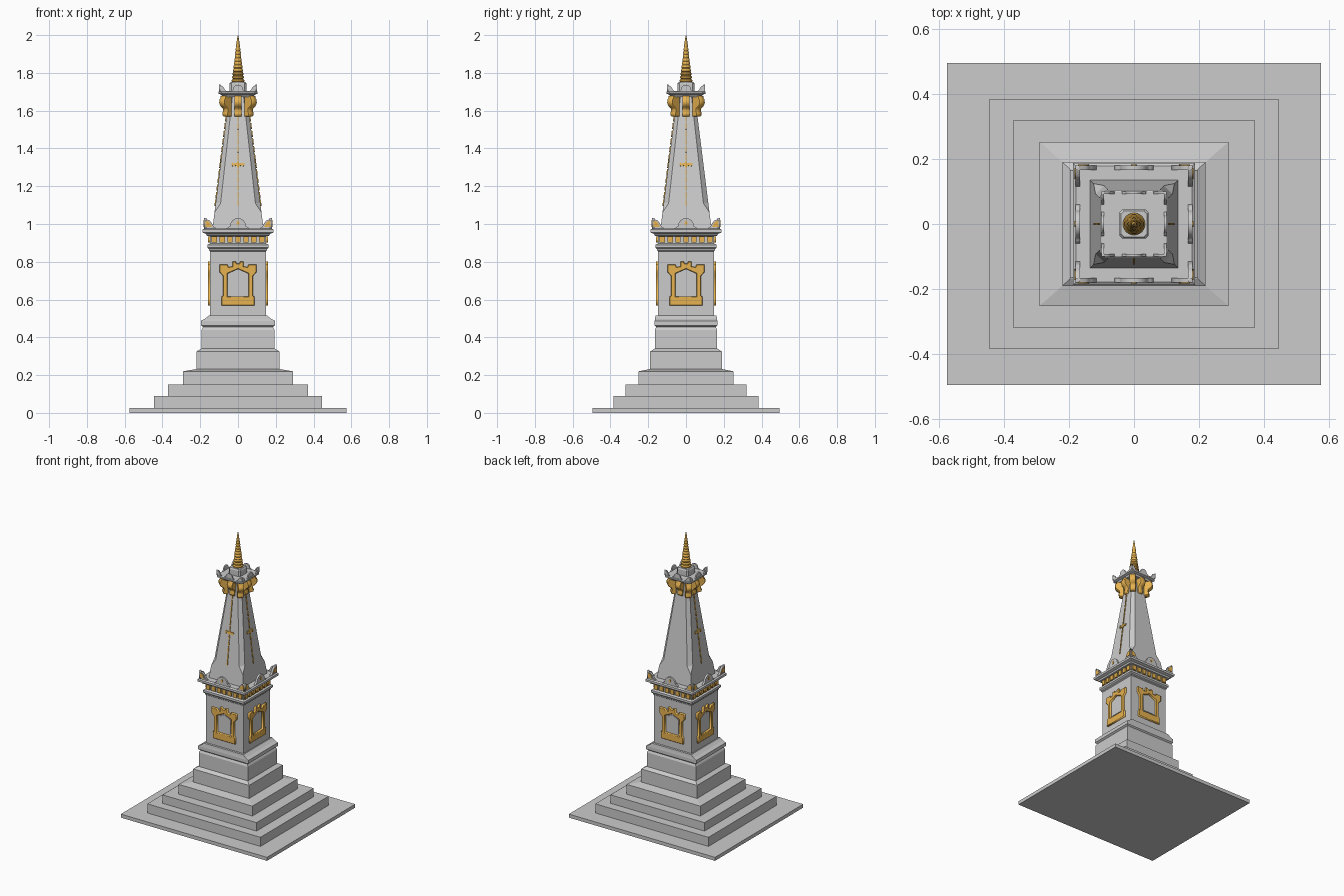
import bpy, bmesh, math
from mathutils import Matrix

if "Cube" in bpy.data.objects:
    bpy.data.objects.remove(bpy.data.objects["Cube"])

GOLD = bpy.data.materials.new("gold")
GOLD.diffuse_color = (0.8, 0.45, 0.08, 1)
GOLD.use_nodes = True
GOLD.node_tree.nodes["Principled BSDF"].inputs["Base Color"].default_value = GOLD.diffuse_color
R = math.radians


def add(name, mesh, matrix=None, mat=None):
    ob = bpy.data.objects.new(name, mesh)
    bpy.context.collection.objects.link(ob)
    if matrix:
        ob.matrix_world = matrix
    if mat and not mesh.materials:
        mesh.materials.append(mat)
    return ob


def rect(hx, hy, z, c=0):
    """Rectangle ring with corners chamfered by c."""
    q = [(hx, hy - c), (hx - c, hy), (c - hx, hy), (-hx, hy - c),
         (-hx, c - hy), (c - hx, -hy), (hx - c, -hy), (hx, c - hy)]
    return [(x, y, z) for x, y in q]


def circle(r, z, n=24):
    return [(r * math.cos(2 * math.pi * i / n), r * math.sin(2 * math.pi * i / n), z) for i in range(n)]


def loft(name, rings, mat=None):
    """Skin stacked rings and cap both ends."""
    bm = bmesh.new()
    vs = [[bm.verts.new(p) for p in ring] for ring in rings]
    n = len(vs[0])
    for a, b in zip(vs, vs[1:]):
        for i in range(n):
            bm.faces.new((a[i], a[(i + 1) % n], b[(i + 1) % n], b[i]))
    bm.faces.new(vs[0][::-1])
    bm.faces.new(vs[-1])
    bmesh.ops.remove_doubles(bm, verts=bm.verts, dist=1e-5)
    bmesh.ops.recalc_face_normals(bm, faces=bm.faces)
    me = bpy.data.meshes.new(name)
    bm.to_mesh(me)
    bm.free()
    return add(name, me, mat=mat)


def plate_mesh(name, loops, depth, bevel=0):
    """Flat outline (inner loops become holes) extruded to a given depth."""
    cu = bpy.data.curves.new(name, 'CURVE')
    cu.dimensions, cu.fill_mode = '2D', 'BOTH'
    cu.extrude = depth / 2 - bevel
    cu.bevel_depth, cu.bevel_resolution, cu.offset = bevel, 0, -bevel
    for loop in loops:
        sp = cu.splines.new('POLY')
        sp.points.add(len(loop) - 1)
        for p, (x, y) in zip(sp.points, loop):
            p.co = (x, y, 0, 1)
        sp.use_cyclic_u = True
    tmp = add(name, cu)
    bpy.context.view_layer.update()
    me = bpy.data.meshes.new_from_object(tmp.evaluated_get(bpy.context.evaluated_depsgraph_get()))
    bpy.data.objects.remove(tmp)
    return me


def on_sides(name, mesh, dist, z=0, tilt=0, sides=(0, 1, 2, 3), mat=None):
    """Place an upright plate on the chosen faces (0 front, 1 right, 2 back, 3 left)."""
    for k in sides:
        m = (Matrix.Rotation(R(90 * k), 4, 'Z') @ Matrix.Translation((0, -dist, z))
             @ Matrix.Rotation(R(90) - tilt, 4, 'X'))
        add(f"{name}_{k + 1}", mesh, m, mat)


def mirror(half):
    """Complete an outline from its right half, listed bottom to top."""
    return half + [(-x, y) for x, y in reversed(half) if x > 0]


def box(x, y, w, h):
    return [(x - w, y - h), (x + w, y - h), (x + w, y + h), (x - w, y + h)]


# Stepped base
loft("base_plate", [rect(.575, .495, 0), rect(.575, .495, .025)])
loft("lower_step", [rect(.445, .383, .025), rect(.445, .383, .09)])
loft("middle_step", [rect(.37, .32, .09), rect(.37, .32, .15)])
loft("upper_step", [rect(.29, .252, .15), rect(.29, .252, .22), rect(.22, .19, .232)])
loft("plinth", [rect(.22, .19, .225), rect(.22, .19, .325), rect(.195, .167, .34)])
loft("pedestal", [rect(x, y, z) for x, y, z in [
    (.193, .165, .335), (.193, .165, .44), (.185, .158, .455), (.197, .166, .463),
    (.197, .166, .487), (.175, .164, .498), (.155, .162, .515), (.14, .14, .515)]])

# Square shaft with band and cornice
loft("shaft", [rect(h, h, z) for h, z in [
    (.147, .51), (.147, .855), (.153, .86), (.153, .867), (.162, .875), (.162, .89),
    (.148, .897), (.148, .935), (.165, .938), (.17, .948), (.188, .955), (.188, .97),
    (.178, .977)]])
dentils = plate_mesh("dentils", [box(-.126 + .042 * i, 0, .014, .016) for i in range(7)], .016)
on_sides("dentils", dentils, .15, .917, mat=GOLD)

# Ornate frames on the shaft
outer = mirror([(.088, .568), (.088, .615), (.08, .62), (.08, .725), (.098, .745), (.098, .785),
                (.055, .785), (.05, .772), (.03, .775), (.03, .802), (.012, .802), (.008, .792)])
inner = mirror([(.056, .617), (.056, .737), (0, .762)])
on_sides("frame", plate_mesh("frame", [outer, inner], .024, .003), .148, mat=GOLD)
panel = mirror([(.046, .627), (.046, .73), (0, .752)])
on_sides("inner_panel", plate_mesh("inner_panel", [panel], .006), .148)


# Crest plates: centre arch and raised corner ears
def crest(name, half, z, s, depth):
    arch = mirror([(.065 * s, 0), (.05 * s, .01 * s)]
                  + [(.042 * s * math.cos(R(a)), s * (.015 + .042 * math.sin(R(a)))) for a in range(0, 91, 15)])
    ear = [(half, 0), (half, .058 * s), (half - .012 * s, .05 * s), (half - .03 * s, .045 * s),
           (half - .042 * s, .03 * s), (half - .05 * s, .012 * s), (half - .07 * s, 0)]
    loops = [arch, ear, [(-x, y) for x, y in reversed(ear)]]
    on_sides(name, plate_mesh(name, loops, depth), half - depth / 2, z)


crest("cornice_crest", .18, .974, 1, .014)
corner = [(.172, .985), (.172, 1.02), (.15, 1.01), (.138, .985)]
gem = [(.009, 1.005), (0, 1.02), (-.009, 1.005), (0, .99)]
inlay = plate_mesh("crest_inlay", [corner, [(-x, z) for x, z in corner], gem], .006)
on_sides("crest_inlay", inlay, .180, mat=GOLD)

# Tapering obelisk with stopped corner chamfers
BASE, SLOPE = .135, .125


def face(z):
    return BASE - (z - .975) * SLOPE


loft("obelisk", [rect(face(z), face(z), z, c) for z, c in
                 [(.97, 0), (1.06, 0), (1.11, .026), (1.69, .018)]])

# Beaded strip and cross ornament lying on the obelisk faces
strip = [box(0, -.205 + .041 * i, .0032, .017) for i in range(12) if i != 5]
cross = mirror([(.003, -.019), (.006, -.008), (.026, -.005), (.026, -.012), (.036, 0),
                (.026, .012), (.026, .005), (.006, .008), (0, .024)])
on_sides("beaded_strip", plate_mesh("beaded_strip", [strip[k] for k in range(11)] + [cross], .01),
         face(1.315), 1.315, math.atan(SLOPE), (0, 1, 3), GOLD)

# Scroll brackets under the cap, at face centres and corners
scroll = [(-.02, 1.568), (.005, 1.568), (.014, 1.574), (.016, 1.586), (.01, 1.598), (.012, 1.61),
          (.022, 1.618), (.034, 1.628), (.04, 1.642), (.038, 1.658), (.03, 1.668), (.03, 1.678), (-.02, 1.678)]
bracket = plate_mesh("bracket", [scroll], .038, .003)
for k in range(8):
    r = .085 if k % 2 else .058
    add(f"bracket_{k + 1}", bracket, Matrix.Rotation(R(45 * k), 4, 'Z')
        @ Matrix.Translation((r, 0, 0)) @ Matrix.Rotation(R(90), 4, 'X'), GOLD)

# Cap, its crest and the finial block
loft("cap", [rect(h, h, z, .016) for h, z in [
    (.082, 1.672), (.088, 1.684), (.104, 1.69), (.104, 1.70), (.098, 1.704)]])
crest("cap_crest", .1, 1.702, .62, .008)
loft("finial_block", [rect(h, h, z, .01) for h, z in [(.045, 1.70), (.045, 1.743), (.04, 1.752)]])

# Ringed spire
N, rings = 12, []
for i in range(N):
    z, r, h = 1.75 + .0185 * i, .034 - .0024 * i, .0185
    rings += [circle(r * .86, z), circle(r, z + h * .25), circle(r, z + h * .6), circle(r * .84, z + h * .95)]
spire = loft("spire", rings + [circle(.0008, 2.0)], GOLD)
bpy.ops.object.select_all(action='DESELECT')
spire.select_set(True)
bpy.context.view_layer.objects.active = spire
bpy.ops.object.shade_smooth_by_angle(angle=R(35))
